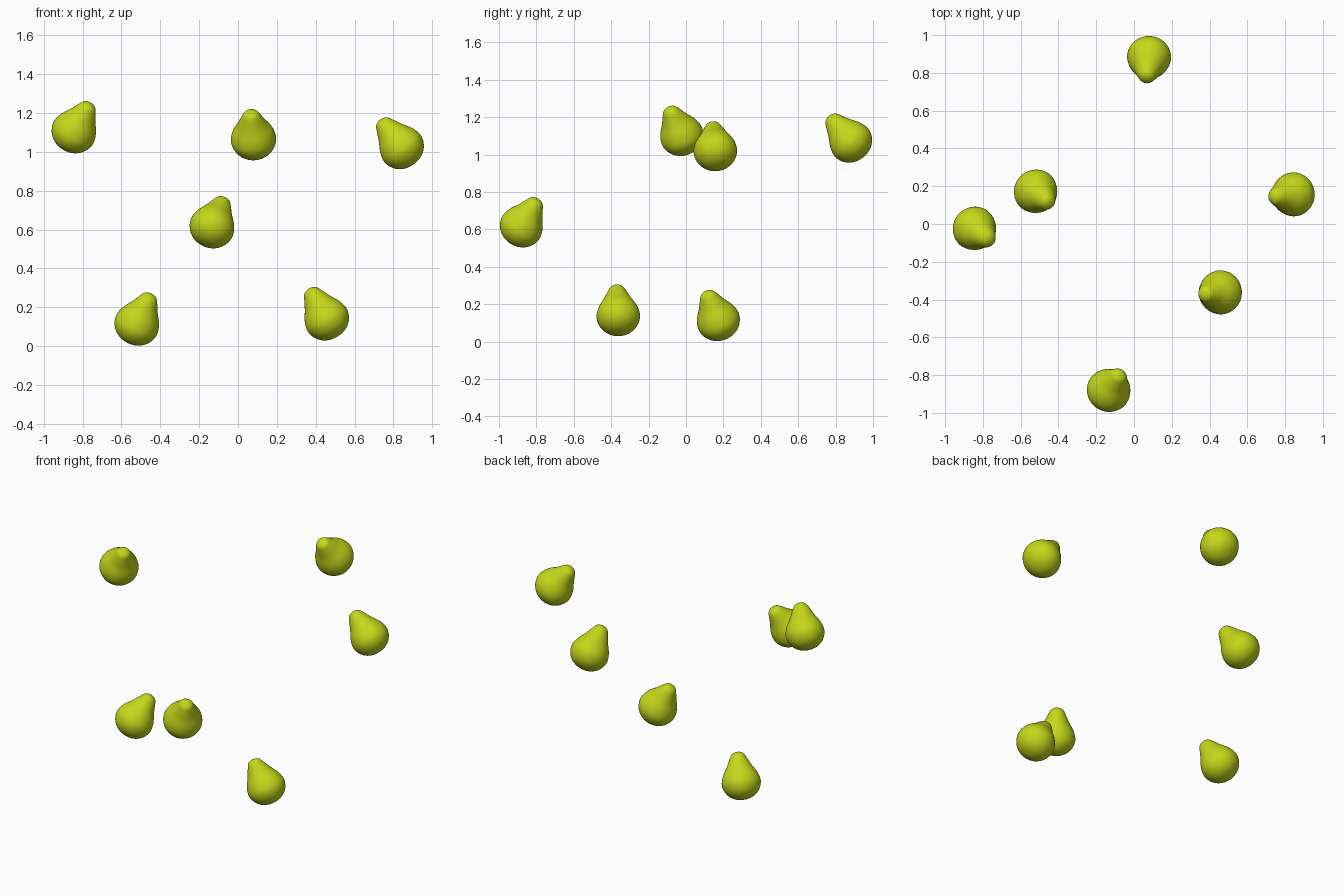
import bpy, bmesh, math
from mathutils import Vector

if "Cube" in bpy.data.objects:
    bpy.data.objects.remove(bpy.data.objects["Cube"])

# Pear half-profile (radius, height along axis), origin at the widest level
PROFILE = [(0, -.1), (.040, -.095), (.077, -.076), (.104, -.044), (.1165, 0),
           (.1045, .050), (.075, .101), (.0555, .140), (.038, .172), (.019, .184), (0, .187)]

# Belly centre and lean direction of each pear
PEARS = [((.459, -.362, .1345), (-.062, -.006, .1085)),
         ((-.522, .174, .1085), (.053, -.046, .1125)),
         ((-.8465, -.022, 1.099), (.060, -.048, .105)),
         ((-.135, -.8825, .61), (.042, .060, .100)),
         ((.846, .157, 1.018), (-.080, -.010, .103)),
         ((.08, .885, 1.064), (-.010, -.084, .099))]

SEGMENTS, STEPS = 48, 4


def smooth_profile(points):
    # Catmull-Rom through the points, mirrored across the axis at both ends
    pts = [Vector(p) for p in points]
    flip = lambda p: Vector((-p.x, p.y))
    pts = [flip(pts[1])] + pts + [flip(pts[-2])]
    out = []
    for a, b, c, d in zip(pts, pts[1:], pts[2:], pts[3:]):
        for i in range(STEPS):
            t = i / STEPS
            out.append(.5 * (2 * b + (c - a) * t + (2 * a - 5 * b + 4 * c - d) * t**2
                             + (3 * b - a - 3 * c + d) * t**3))
    return out + [pts[-2]]


def pear_mesh():
    bm = bmesh.new()
    verts = [bm.verts.new((p.x, 0, p.y)) for p in smooth_profile(PROFILE)]
    edges = [bm.edges.new(e) for e in zip(verts, verts[1:])]
    bmesh.ops.spin(bm, geom=verts + edges, cent=(0, 0, 0), axis=(0, 0, 1),
                   angle=math.tau, steps=SEGMENTS)
    bmesh.ops.remove_doubles(bm, verts=bm.verts, dist=1e-5)
    bmesh.ops.recalc_face_normals(bm, faces=bm.faces)
    for f in bm.faces:
        f.smooth = True
    mesh = bpy.data.meshes.new("pear")
    bm.to_mesh(mesh)
    bm.free()
    return mesh


# Yellow-green skin
skin = bpy.data.materials.new("pear_skin")
skin.diffuse_color = (.56, .68, .01, 1)
skin.use_nodes = True
skin.node_tree.nodes["Principled BSDF"].inputs["Base Color"].default_value = skin.diffuse_color
mesh = pear_mesh()
mesh.materials.append(skin)

# Six leaning pears
for i, (centre, lean) in enumerate(PEARS, 1):
    pear = bpy.data.objects.new(f"pear_{i}", mesh)
    pear.location = centre
    pear.rotation_euler = Vector(lean).to_track_quat('Z', 'Y').to_euler()
    bpy.context.collection.objects.link(pear)
